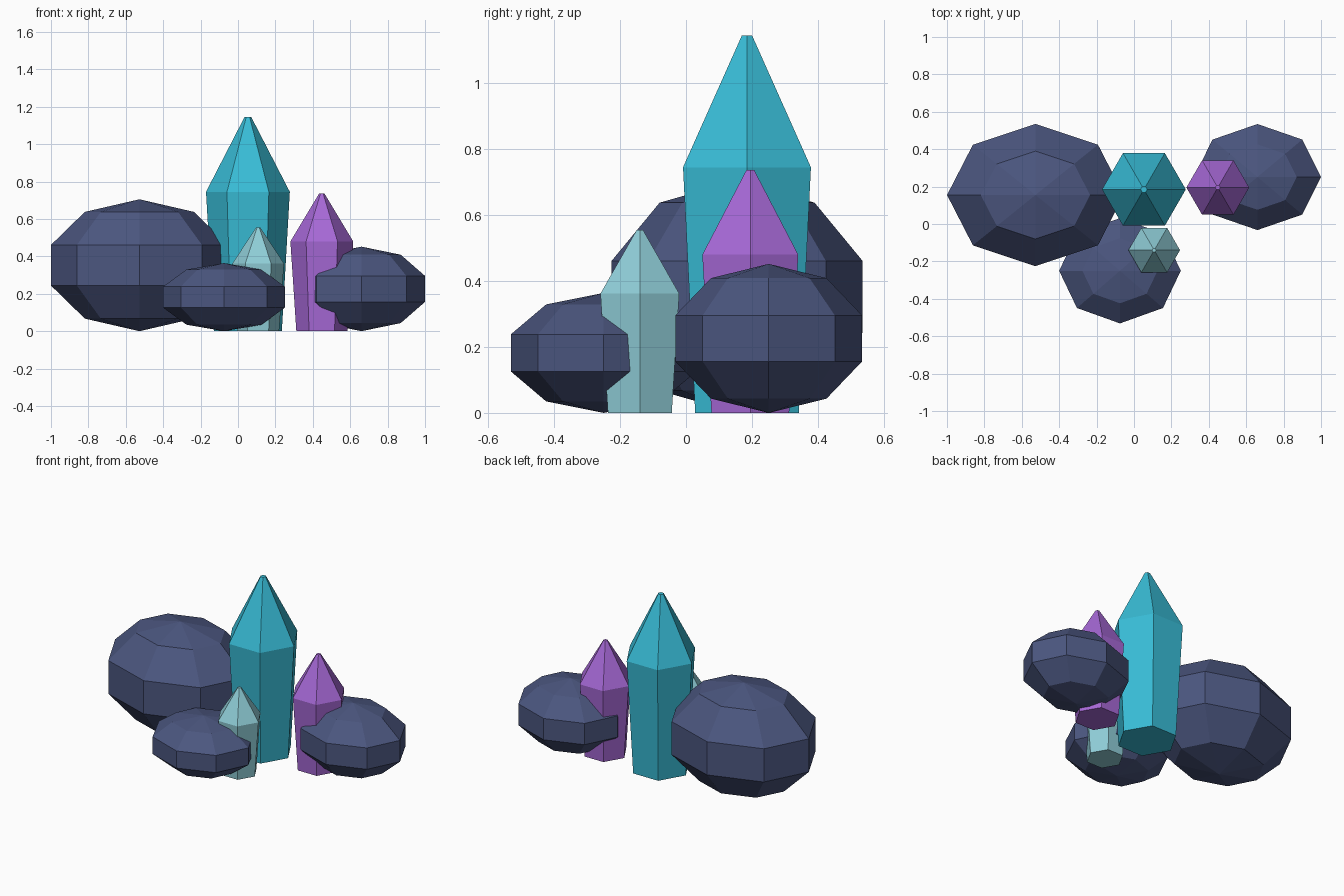
import bpy, bmesh, math
from mathutils import Matrix

if "Cube" in bpy.data.objects:
    bpy.data.objects.remove(bpy.data.objects["Cube"])


def material(name, rgb):
    """Flat colour given as sRGB 0-255, stored as linear."""
    lin = [((c / 255 + 0.055) / 1.055) ** 2.4 for c in rgb]
    m = bpy.data.materials.new(name)
    m.diffuse_color = (*lin, 1)
    m.use_nodes = True
    m.node_tree.nodes["Principled BSDF"].inputs["Base Color"].default_value = m.diffuse_color
    return m


slate = material("slate_rock", (75, 86, 127))
teal = material("teal_crystal", (56, 188, 214))
purple = material("purple_crystal", (166, 104, 214))
pale = material("pale_crystal", (143, 205, 215))


def finish(bm, name, mat):
    bmesh.ops.recalc_face_normals(bm, faces=bm.faces)
    mesh = bpy.data.meshes.new(name)
    bm.to_mesh(mesh)
    bm.free()
    mesh.materials.append(mat)
    ob = bpy.data.objects.new(name, mesh)
    bpy.context.collection.objects.link(ob)
    return ob


def rock(name, x, y, rx, ry, rz):
    """Squashed low-poly sphere resting on the ground."""
    bm = bmesh.new()
    bmesh.ops.create_uvsphere(
        bm, u_segments=8, v_segments=5, radius=1,
        matrix=Matrix.Translation((x, y, rz)) @ Matrix.Diagonal((rx, ry, rz, 1)))
    return finish(bm, name, slate)


def crystal(name, x, y, r, shoulder, top, mat):
    """Six-sided shaft widening to a shoulder, then tapering to a tiny flat tip."""
    bm = bmesh.new()
    rings = []
    for radius, z in ((r * 0.81, 0), (r, shoulder), (r * 0.08, top)):
        rings.append([bm.verts.new((x + radius * math.cos(i * math.pi / 3),
                                    y + radius * math.sin(i * math.pi / 3), z))
                      for i in range(6)])
    for low, high in zip(rings, rings[1:]):
        for i in range(6):
            j = (i + 1) % 6
            bm.faces.new((low[i], low[j], high[j], high[i]))
    bm.faces.new(rings[0][::-1])
    bm.faces.new(rings[-1])
    return finish(bm, name, mat)


# Rocks
rock("large_rock", -0.527, 0.155, 0.497, 0.40, 0.3525)
rock("front_rock", -0.075, -0.25, 0.342, 0.296, 0.182)
rock("right_rock", 0.66, 0.251, 0.357, 0.298, 0.226)

# Crystals
crystal("tall_crystal", 0.053, 0.185, 0.224, 0.745, 1.145, teal)
crystal("medium_crystal", 0.448, 0.195, 0.168, 0.48, 0.737, purple)
crystal("small_crystal", 0.108, -0.14, 0.138, 0.362, 0.555, pale)
